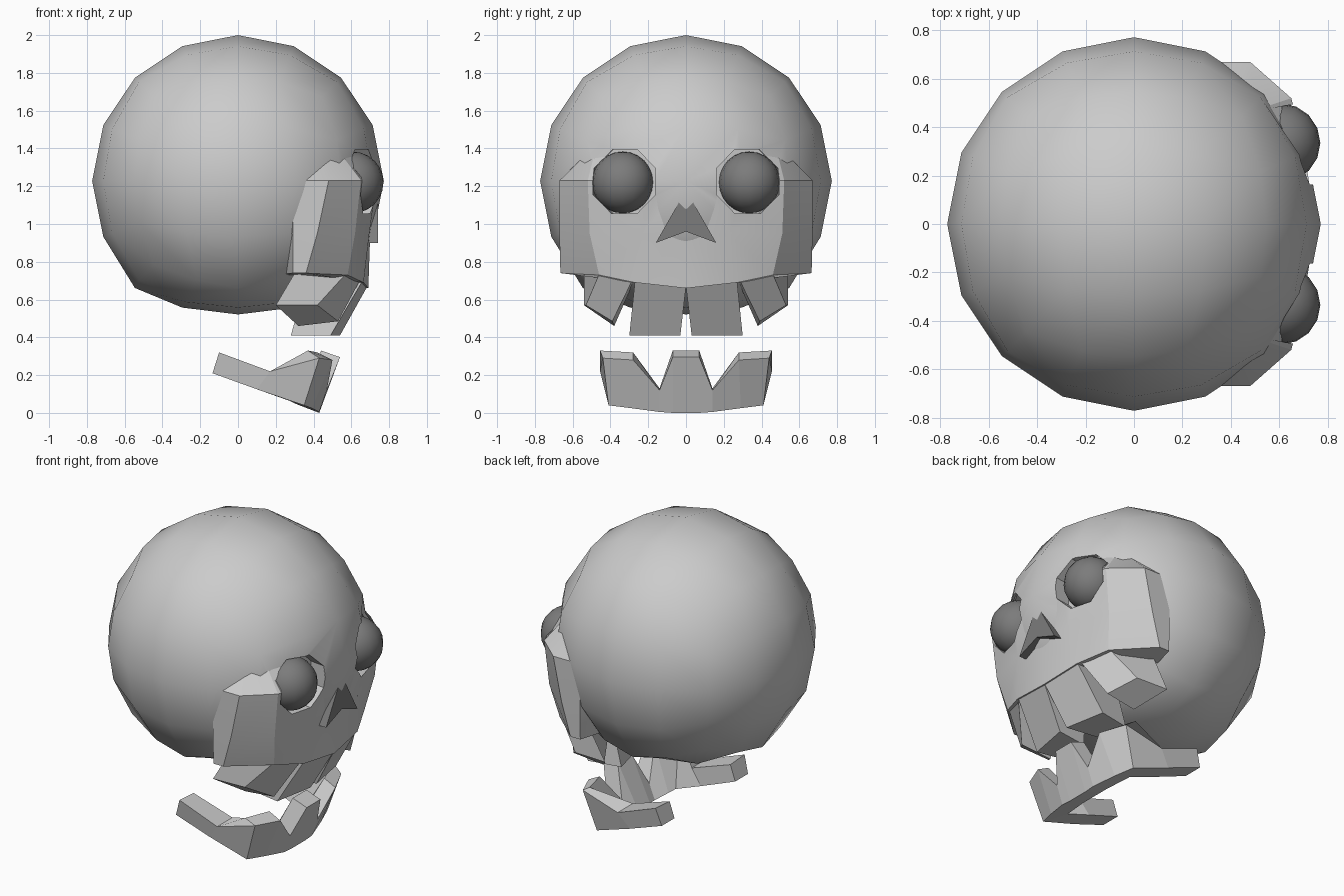
import bpy, bmesh, math
from mathutils import Matrix, Vector

if "Cube" in bpy.data.objects:
    bpy.data.objects.remove(bpy.data.objects["Cube"])

dark = bpy.data.materials.new("dark_grey")
dark.diffuse_color = (0.2, 0.2, 0.2, 1)
dark.use_nodes = True
dark.node_tree.nodes["Principled BSDF"].inputs["Base Color"].default_value = dark.diffuse_color


def finish(bm, name, mirror=False, smooth=None, mat=None):
    """Optionally mirror across y = 0, weld, and turn into an object."""
    if mirror:
        copy = bmesh.ops.duplicate(bm, geom=bm.verts[:] + bm.edges[:] + bm.faces[:])
        for v in copy["geom"]:
            if isinstance(v, bmesh.types.BMVert):
                v.co.y *= -1
        bmesh.ops.remove_doubles(bm, verts=bm.verts, dist=1e-4)
    bmesh.ops.recalc_face_normals(bm, faces=bm.faces)
    me = bpy.data.meshes.new(name)
    bm.to_mesh(me)
    bm.free()
    ob = bpy.data.objects.new(name, me)
    bpy.context.collection.objects.link(ob)
    if mat:
        me.materials.append(mat)
    if smooth:
        bpy.ops.object.select_all(action='DESELECT')
        ob.select_set(True)
        bpy.context.view_layer.objects.active = ob
        bpy.ops.object.shade_smooth_by_angle(angle=math.radians(smooth))
    return ob


def loft(rows, closed, caps):
    """Skin a list of equal-length point rows; caps = (first, last)."""
    bm = bmesh.new()
    vs = [[bm.verts.new(p) for p in r] for r in rows]
    n = len(rows[0])
    for a, b in zip(vs, vs[1:]):
        for i in range(n if closed else n - 1):
            j = (i + 1) % n
            bm.faces.new((a[i], a[j], b[j], b[i]))
    for use, row in zip(caps, (vs[0], vs[-1])):
        if use:
            bm.faces.new(row)
    return bm


# Cranium: rounded cube, 16 sides around, flattened underneath
bm = bmesh.new()
bmesh.ops.create_cube(bm, size=2)
bmesh.ops.subdivide_edges(bm, edges=bm.edges[:], cuts=3, use_grid_fill=True)
for v in bm.verts:
    d = Vector([math.tan(c * math.pi / 4) for c in v.co]).normalized()
    v.co = d * 0.772 + Vector((0, 0, 1.228))
    if v.co.z < 0.69:
        v.co.z = 0.66 + (v.co.z - 0.68) * 0.62
cranium = finish(bm, "cranium", smooth=35)

# Face mask with cheekbones, half outlines from brow to upper jaw
rows = [
    [(.715, 0, 1.45), (.67, .22, 1.45), (.50, .47, 1.43), (.40, .50, 1.40),
     (.25, .53, 1.40), (.2, .4, 1.4), (.2, 0, 1.4)],
    [(.74, 0, 1.23), (.735, .2, 1.23), (.65, .52, 1.23), (.48, .67, 1.23),
     (.29, .67, 1.23), (.2, .5, 1.23), (.2, 0, 1.23)],
    [(.70, 0, .95), (.695, .23, .95), (.62, .51, .95), (.42, .67, .95),
     (.29, .67, .95), (.2, .5, .95), (.2, 0, .95)],
    [(.69, 0, .66), (.665, .27, .69), (.58, .46, .73), (.36, .665, .74),
     (.29, .665, .74), (.2, .3, .73), (.2, 0, .70)],
]
face = finish(loft(rows, False, (True, True)), "face", mirror=True, smooth=25)

# Eye sockets: eight-sided cutter
bm = bmesh.new()
m = (Matrix.Translation((.74, .335, 1.225)) @ Matrix.Rotation(math.radians(8), 4, 'Z')
     @ Matrix.Rotation(math.radians(90), 4, 'Y') @ Matrix.Rotation(math.radians(22.5), 4, 'Z'))
bmesh.ops.create_cone(bm, cap_ends=True, segments=8, radius1=.183, radius2=.183,
                      depth=.28, matrix=m)
cutter = finish(bm, "socket_cutter", mirror=True)
cutter.hide_render = True
cutter.display_type = 'WIRE'
for ob in (cranium, face):
    mod = ob.modifiers.new("sockets", 'BOOLEAN')
    mod.operation = 'DIFFERENCE'
    mod.solver = 'EXACT'
    mod.object = cutter

# Eyes
bm = bmesh.new()
bmesh.ops.create_uvsphere(bm, u_segments=16, v_segments=12, radius=.163,
                          matrix=Matrix.Translation((.607, .335, 1.22)))
finish(bm, "eyes", mirror=True, smooth=40, mat=dark)

# Nose: notched triangular plate standing slightly proud
outline = [(0, 1.18), (-.16, .90), (0, .96), (.16, .90)]
finish(loft([[(x, y, z) for y, z in outline] for x in (.6, .742)], True, (True, True)),
       "nose", mat=dark)

# Upper teeth: a front and a side slab on each side
front_tooth = [
    [(.685, .0, .67), (.66, .27, .70), (.36, .25, .70), (.38, .0, .68)],
    [(.54, .03, .41), (.49, .30, .41), (.28, .26, .41), (.33, .06, .41)]]
side_tooth = [
    [(.645, .285, .70), (.57, .46, .735), (.30, .54, .74), (.35, .27, .71)],
    [(.53, .39, .485), (.42, .53, .57), (.20, .54, .57), (.32, .38, .46)]]
for name, t in (("front_teeth", front_tooth), ("side_teeth", side_tooth)):
    finish(loft(t, True, (True, True)), name, mirror=True)

# Lower jaw: sections (outer top, outer bottom, inner bottom, inner top)
jaw = [
    [(-.10, .455, .32), (-.135, .44, .21), (-.135, .31, .21), (-.10, .31, .31)],
    [(.17, .455, .22), (.10, .43, .125), (.10, .29, .125), (.17, .30, .22)],
    [(.43, .44, .29), (.35, .41, .04), (.27, .28, .065), (.37, .455, .33)],
    [(.50, .28, .28), (.39, .29, .025), (.28, .22, .06), (.42, .28, .32)],
    [(.47, .14, .12), (.43, .14, .005), (.30, .11, .05), (.36, .14, .13)],
    [(.54, .07, .295), (.43, .07, .0), (.30, .06, .05), (.44, .07, .33)],
    [(.54, .0, .295), (.43, .0, .0), (.30, .0, .05), (.44, .0, .33)],
]
finish(loft(jaw, True, (True, False)), "lower_jaw", mirror=True)
